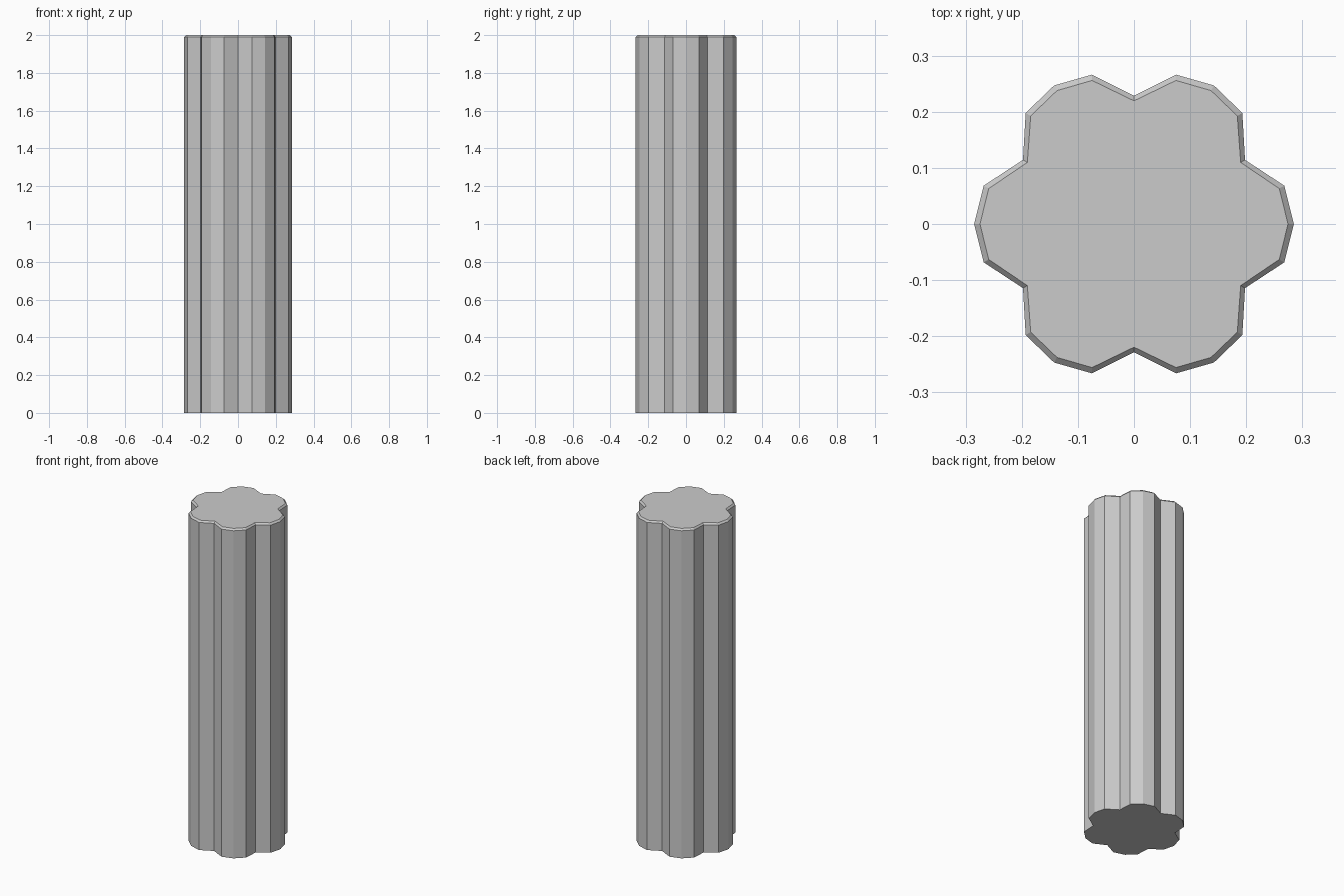
import bpy, bmesh
from math import radians, cos, sin

if "Cube" in bpy.data.objects:
    bpy.data.objects.remove(bpy.data.objects["Cube"])

HEIGHT = 2.0
BEVEL = 0.01

# One lobe of the cross-section: (angle offset, outer radius, rim angle, rim radius)
LOBE = [(-14.3, 0.2765, -13.7, 0.2665),
        (0.0, 0.285, 0.0, 0.2745),
        (14.3, 0.2765, 13.7, 0.2665),
        (30.0, 0.2285, 30.0, 0.2195)]


def ring(bm, z, rim=False):
    """Six-lobed ring of vertices at height z."""
    verts = []
    for i in range(6):
        for a, r, ra, rr in LOBE:
            ang = radians(60 * i + (ra if rim else a))
            rad = rr if rim else r
            verts.append(bm.verts.new((rad * cos(ang), rad * sin(ang), z)))
    return verts


# Fluted column with a chamfered top rim
bm = bmesh.new()
rings = [ring(bm, 0), ring(bm, HEIGHT - BEVEL), ring(bm, HEIGHT, rim=True)]
for lo, hi in zip(rings, rings[1:]):
    n = len(lo)
    for i in range(n):
        j = (i + 1) % n
        bm.faces.new((lo[i], lo[j], hi[j], hi[i]))
bm.faces.new(rings[0][::-1])
bm.faces.new(rings[-1])

mesh = bpy.data.meshes.new("fluted_column")
bm.to_mesh(mesh)
bm.free()
column = bpy.data.objects.new("fluted_column", mesh)
bpy.context.collection.objects.link(column)
